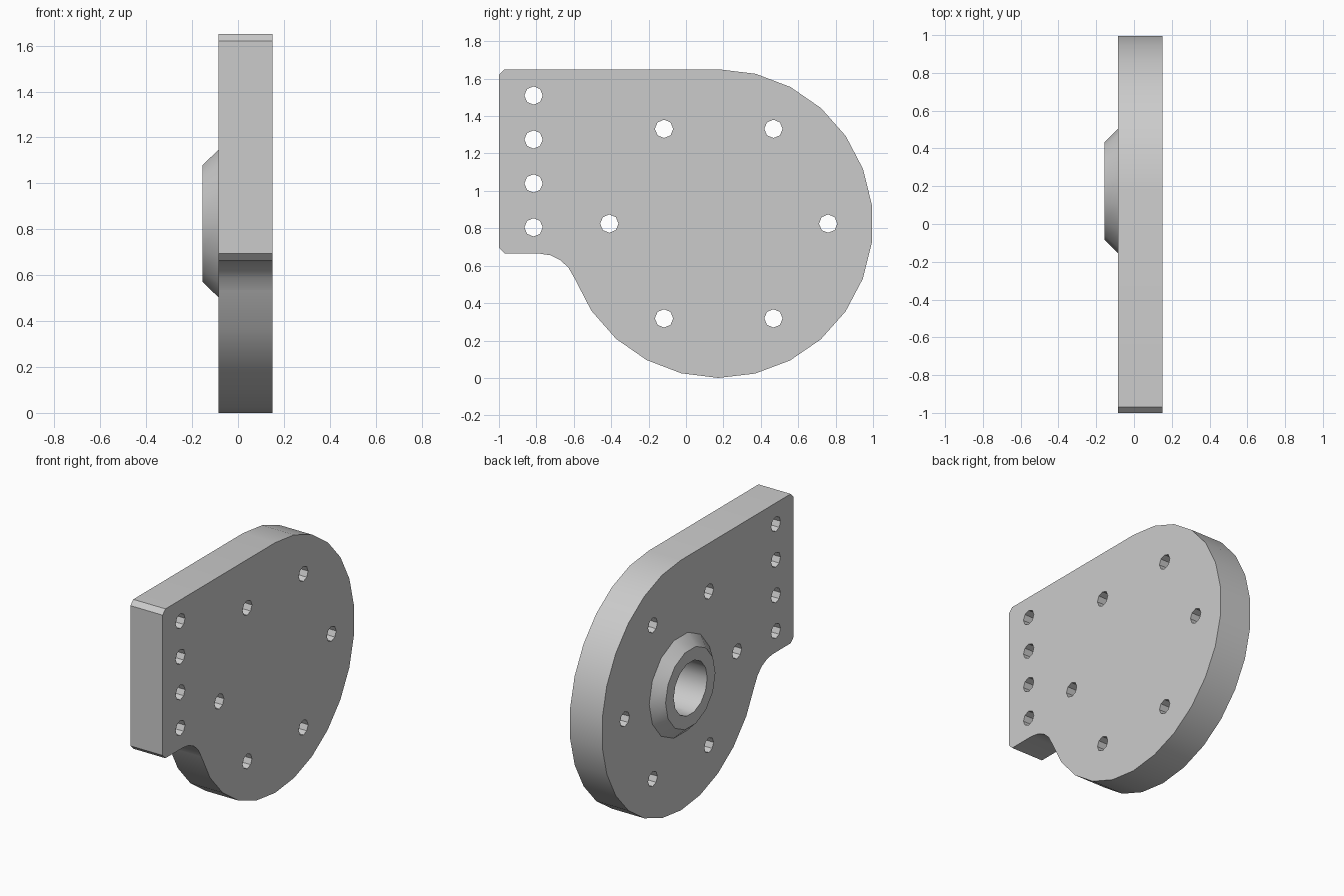
import bpy
import bmesh
from math import cos, sin, radians, pi

cube = bpy.data.objects.get("Cube")
if cube:
    bpy.data.objects.remove(cube, do_unlink=True)

BACK, FRONT, BOSS_TOP = 0.15, -0.085, -0.155   # x levels of plate and boss
CY, CZ, R = 0.175, 0.825, 0.825                # disc centre and radius
BORE_R, SIDES = 0.175, 14

metal = bpy.data.materials.new("plain grey metal")
metal.use_nodes = True
metal.diffuse_color = (0.6, 0.6, 0.6, 1)
metal.node_tree.nodes["Principled BSDF"].inputs["Base Color"].default_value = (0.6, 0.6, 0.6, 1)


def arc(cy, cz, r, start, end, steps):
    """Points in the yz plane from one angle to another, in degrees."""
    angles = [radians(start + (end - start) * i / steps) for i in range(steps + 1)]
    return [(cy + r * cos(a), cz + r * sin(a)) for a in angles]


def circle(cy, cz, r, sides):
    return arc(cy, cz, r, 0, 360, sides)[:-1]


def add_prism(bm, points, x0, x1):
    face = bm.faces.new([bm.verts.new((x0, y, z)) for y, z in points])
    moved = bmesh.ops.extrude_face_region(bm, geom=[face])["geom"]
    verts = [v for v in moved if isinstance(v, bmesh.types.BMVert)]
    bmesh.ops.translate(bm, verts=verts, vec=(x1 - x0, 0, 0))


def make_object(name, bm):
    bmesh.ops.recalc_face_normals(bm, faces=bm.faces)
    mesh = bpy.data.meshes.new(name)
    bm.to_mesh(mesh)
    bm.free()
    mesh.materials.append(metal)
    obj = bpy.data.objects.new(name, mesh)
    bpy.context.collection.objects.link(obj)
    return obj


def activate(obj):
    bpy.ops.object.select_all(action="DESELECT")
    obj.select_set(True)
    bpy.context.view_layer.objects.active = obj


# Plate: round disc running into a square tab through a hollow fillet
outline = arc(CY, CZ, R, 90, -159.5, 18)
outline += arc(-0.785, 0.465, 0.2, 20.5, 90, 4)
outline += [(-0.97, 0.665), (-1, 0.695), (-1, 1.62), (-0.97, 1.65)]
bm = bmesh.new()
add_prism(bm, outline, FRONT, BACK)
plate = make_object("plate", bm)

# Cutter: bolt circle, row of tab holes and blind central bore
bm = bmesh.new()
centres = [(CY + 0.585 * cos(i * pi / 3), CZ + 0.585 * sin(i * pi / 3)) for i in range(6)]
centres += [(-0.815, 0.805 + 0.235 * i) for i in range(4)]
for y, z in centres:
    add_prism(bm, circle(y, z, 0.049, 8), -0.3, 0.3)
add_prism(bm, circle(CY, CZ, BORE_R, SIDES), -0.3, 0.115)
cutter = make_object("hole_cutter", bm)
cutter.hide_render = True

cut = plate.modifiers.new("holes", "BOOLEAN")
cut.operation = "DIFFERENCE"
cut.solver = "EXACT"
cut.object = cutter
activate(plate)
bpy.ops.object.modifier_apply(modifier=cut.name)
bpy.data.objects.remove(cutter, do_unlink=True)

# Boss: conical collar around the bore
bm = bmesh.new()
profile = [(0.33, FRONT), (0.26, BOSS_TOP), (BORE_R, BOSS_TOP), (BORE_R, FRONT)]
rings = [[bm.verts.new((x, y, z)) for y, z in circle(CY, CZ, r, SIDES)] for r, x in profile]
for a, b in zip(rings, rings[1:]):
    for i in range(SIDES):
        j = (i + 1) % SIDES
        bm.faces.new((a[i], a[j], b[j], b[i]))
boss = make_object("boss", bm)
# Open shell: make sure the flat rim faces outward
rim = min(boss.data.polygons, key=lambda p: p.center.x)
if rim.normal.x > 0:
    boss.data.flip_normals()

# Smooth round walls, crisp edges
for obj in (plate, boss):
    activate(obj)
    bpy.ops.object.shade_smooth_by_angle(angle=radians(40))
